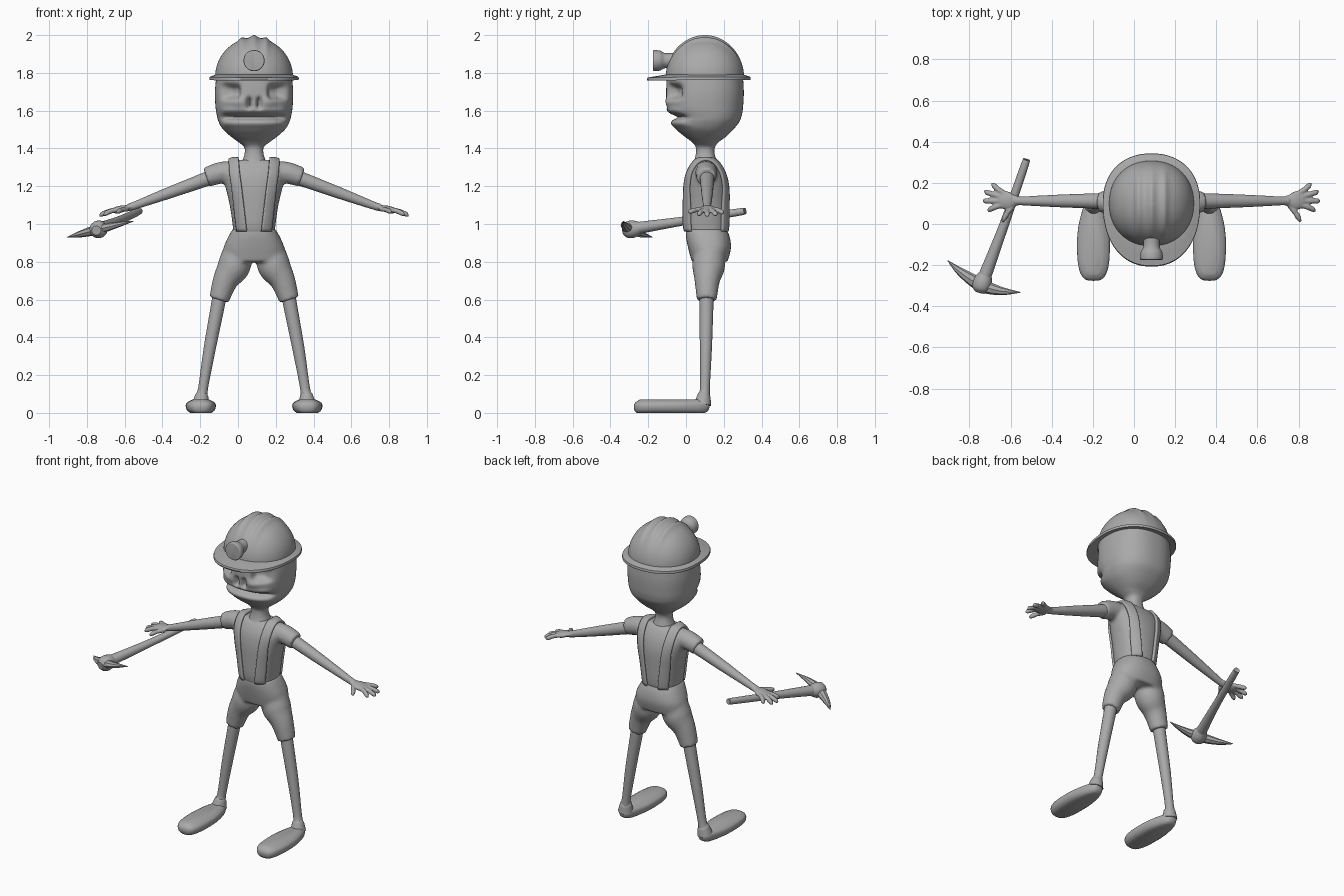
import bpy, bmesh, math
from mathutils import Vector
from mathutils.bvhtree import BVHTree

if "Cube" in bpy.data.objects:
    bpy.data.objects.remove(bpy.data.objects["Cube"])

CX = 0.085  # the figure's own centre line
grey = bpy.data.materials.new("plain_grey")
grey.diffuse_color = (0.4, 0.4, 0.4, 1)
grey.use_nodes = True
grey.node_tree.nodes["Principled BSDF"].inputs["Base Color"].default_value = grey.diffuse_color


def spline(pts, k):
    """Catmull-Rom through tuples of numbers, k steps per span."""
    out = []
    for i in range(len(pts) - 1):
        p = [pts[max(i - 1, 0)], pts[i], pts[i + 1], pts[min(i + 2, len(pts) - 1)]]
        for s in range(k):
            t = s / k
            out.append(tuple(0.5 * (2 * b + (c - a) * t + (2 * a - 5 * b + 4 * c - d) * t * t
                                    + (3 * b - a - 3 * c + d) * t ** 3) for a, b, c, d in zip(*p)))
    return out + [tuple(pts[-1])]


def sgnpow(v, e):
    return math.copysign(abs(v) ** e, v)


def loft(rows, cx=CX, n=48, e=2.3, k=6):
    """Rows of (z, half width, front y, back y) -> superellipse rings."""
    rings = []
    for z, w, a, b in spline(rows, k):
        ring = []
        for i in range(n):
            t = 2 * math.pi * i / n
            ring.append(Vector((cx + w * sgnpow(math.cos(t), 2 / e),
                                (a + b) / 2 + (b - a) / 2 * sgnpow(math.sin(t), 2 / e), z)))
        rings.append(ring)
    return rings


def tube(pts, n=20, k=5, flat=1.0):
    """Points of (x, y, z, radius) -> rings across the path."""
    p = spline(pts, k)
    rings = []
    for i, q in enumerate(p):
        d = (Vector(p[min(i + 1, len(p) - 1)][:3]) - Vector(p[max(i - 1, 0)][:3])).normalized()
        u = d.cross(Vector((0, 1, 0) if abs(d.y) < 0.8 else (0, 0, 1))).normalized()
        v = d.cross(u)
        rings.append([Vector(q[:3]) + q[3] * (u * flat * math.cos(2 * math.pi * j / n)
                                              + v * math.sin(2 * math.pi * j / n)) for j in range(n)])
    return rings


def finish(name, bm, angle=40):
    bmesh.ops.recalc_face_normals(bm, faces=bm.faces)
    me = bpy.data.meshes.new(name)
    bm.to_mesh(me)
    bm.free()
    for f in me.polygons:
        f.use_smooth = True
    me.set_sharp_from_angle(angle=math.radians(angle))
    me.materials.append(grey)
    ob = bpy.data.objects.new(name, me)
    bpy.context.collection.objects.link(ob)
    return ob


def build(name, parts, voxel=0, smooth=0, angle=40):
    """Skin ring sets into one object; optionally fuse them."""
    bm = bmesh.new()
    for rings in parts:
        vs = [[bm.verts.new(c) for c in r] for r in rings]
        n = len(vs[0])
        for a, b in zip(vs, vs[1:]):
            for i in range(n):
                bm.faces.new((a[i], a[(i + 1) % n], b[(i + 1) % n], b[i]))
        bm.faces.new(vs[0])
        bm.faces.new(vs[-1])
    ob = finish(name, bm, angle)
    if voxel:
        m = ob.modifiers.new("fuse", 'REMESH')
        m.mode, m.voxel_size, m.use_smooth_shade = 'VOXEL', voxel, True
        m = ob.modifiers.new("soften", 'SMOOTH')
        m.factor, m.iterations = 0.5, smooth
    return ob


def gauss(v, s):
    return math.exp(-(v / s) ** 2)


# Head and neck, with sockets, nostrils and mouth pressed in
head = loft([(1.31, .08, .03, .17), (1.34, .06, .045, .16), (1.38, .049, .053, .15), (1.41, .054, .05, .155),
             (1.435, .085, .03, .175), (1.465, .125, -.01, .215), (1.50, .163, -.05, .25),
             (1.54, .187, -.07, .282), (1.575, .197, -.078, .295), (1.62, .204, -.1, .302),
             (1.70, .207, -.105, .306), (1.80, .198, -.1, .3)], n=200, e=2.3, k=8)
for ring in head:
    for v in ring:
        if v.y < 0.1 and v.z > 1.45:
            x, z = abs(v.x - CX), v.z
            d = .05 * math.exp(-((x - .125) / .046) ** 4 - ((z - 1.70) / .036) ** 4)
            d += .04 * math.exp(-((x - .027) / .012) ** 2 - ((z - 1.64) / .028) ** 4)
            lips = 1 / (1 + math.exp((x - .16) / .008))
            d += lips * (.03 * gauss(z - 1.565, .013) - .012 * gauss(z - 1.53, .02)
                         - .008 * gauss(z - 1.6, .015))
            d -= .012 * gauss(x - .075, .04) * gauss(z - 1.645, .03)
            v += (Vector((CX, .1, z)) - v).normalized() * d
build("head", [head], angle=70)

# Hard hat: ridged dome, brim with visor, lamp
dome = []
for j in range(33):
    a = math.pi / 2 * j / 32.5
    ring = []
    for i in range(128):
        t = 2 * math.pi * i / 128
        x = .206 * math.cos(a) * sgnpow(math.cos(t), .93)
        y = .207 * math.cos(a) * sgnpow(math.sin(t), .93)
        bump = gauss(x, .02) + gauss(abs(x) - .065, .016)
        ring.append(Vector((CX + x, .1 + y, 1.778 + .208 * math.sin(a) + .014 * bump * math.sin(a) ** 1.5)))
    dome.append(ring)
build("helmet_dome", [dome], angle=60)
brim = []
for s, dz in ((.0, -.012), (.6, -.014), (1, -.016), (1.02, -.008), (.98, 0), (.5, .004), (0, .008)):
    ring = []
    for i in range(96):
        t = 2 * math.pi * i / 96
        c, q = sgnpow(math.cos(t), .9), sgnpow(math.sin(t), .9)
        inner = Vector((.195 * c, .197 * q, 0))
        outer = Vector((.236 * c, (.242 if q > 0 else .305) * q, -.006 if q > 0 else -.006 + .004 * q))
        ring.append(inner.lerp(outer, s) + Vector((CX, .1, 1.785 + dz)))
    brim.append(ring)
build("helmet_brim", [brim])
build("helmet_lamp", [tube([(CX, y, 1.865, r) for y, r in
                            ((-.172, .044), (-.174, .052), (-.165, .056), (-.135, .052), (-.11, .04), (-.04, .04))],
                           n=32, k=3)])

# Shirt with short sleeves
shirt = [loft([(.95, .11, 0, .215), (1.0, .114, -.01, .223), (1.1, .129, -.012, .226), (1.19, .15, -.01, .225),
               (1.26, .165, .002, .21), (1.31, .15, .025, .185), (1.34, .12, .05, .16)])]
for s in (-1, 1):
    shirt.append(tube([(CX + s * x, .107, z, r) for x, z, r in
                       ((.07, 1.272, .058), (.17, 1.272, .058), (.252, 1.247, .052))]))
shirt = build("shirt", shirt, voxel=.01, smooth=5)

# Shorts
shorts = [loft([(.975, .112, -.002, .214), (.93, .138, .0, .232), (.87, .162, .012, .238), (.8, .165, .03, .22)])]
for s in (-1, 1):
    shorts.append(tube([(CX + s * x, y, z, r) for x, y, z, r in
                        ((.08, .125, .88, .075), (.105, .12, .78, .087), (.152, .112, .7, .067),
                         (.186, .11, .598, .053))], n=32))
build("shorts", shorts, voxel=.01, smooth=5)

# Braces wrapped onto the shirt, front over shoulder to back
bpy.context.view_layer.update()
tree = BVHTree.FromObject(shirt, bpy.context.evaluated_depsgraph_get())
path = [(.962 + .238 * i / 16, 180) for i in range(16)] + [(1.2, 180 - 5 * i) for i in range(37)]
path += [(1.2 - .238 * i / 16, 0) for i in range(1, 17)]
for s, side in ((-1, "right"), (1, "left")):
    bm = bmesh.new()
    rows = []
    for z0, deg in path:
        a = math.radians(deg)
        out = Vector((0, math.cos(a), math.sin(a)))
        h = min(1, (z0 + .135 * math.sin(a) - .962) / .37)
        row = []
        for j in range(7):
            p = Vector((CX + s * (.064 + .043 * h + .025 * (j / 3 - 1)), .107, z0))
            hit = tree.ray_cast(p + out * .5, -out)[0] or p + out * .1
            row.append(bm.verts.new(hit + out * .007))
        rows.append(row)
    for a, b in zip(rows, rows[1:]):
        for j in range(6):
            bm.faces.new((a[j], a[j + 1], b[j + 1], b[j]))
    ob = finish("brace_" + side, bm)
    m = ob.modifiers.new("thick", 'SOLIDIFY')
    m.thickness, m.offset = .014, 0

for s, side in ((-1, "right"), (1, "left")):
    # Arm with open hand
    def limb(pts, **kw):
        return tube([(CX + s * x, y, z, r) for x, y, z, r in pts], **kw)
    arm = [limb([(.2, .112, 1.257, .04), (.45, .112, 1.165, .031), (.64, .112, 1.095, .021), (.67, .112, 1.088, .021)]),
           limb([(.63, .112, 1.098, .018), (.67, .113, 1.088, .03), (.7, .115, 1.08, .044),
                 (.735, .118, 1.072, .04), (.75, .118, 1.068, .02)], flat=.42)]
    for by, tx, ty, tz in ((.145, .778, .19, 1.062), (.128, .812, .155, 1.053),
                           (.112, .818, .112, 1.05), (.098, .797, .07, 1.054), (.09, .728, .022, 1.066)):
        bx = .67 if ty < .05 else .71
        arm.append(limb([(bx, by, 1.079, .013), ((bx + tx) / 2, (by + ty) / 2, (1.079 + tz) / 2 + .003, .0135),
                         (tx - .008, ty, tz, .013), (tx, ty, tz, .005)], n=12))
    build("arm_" + side, arm, voxel=.0055, smooth=3)

    # Leg with flared ankle
    build("leg_" + side, [limb([(.18, .11, .66, .037), (.186, .109, .6, .037), (.235, .105, .34, .032),
                                (.27, .1, .13, .026), (.277, .095, .09, .035), (.282, .088, .045, .046)], n=28)])

    # Long flat shoe, narrower at the heel
    fx = CX + s * .282
    shoe = loft([(0, .055, -.262, .1), (.012, .072, -.272, .117), (.035, .08, -.276, .125),
                 (.055, .073, -.268, .122), (.07, .045, -.245, .1)], cx=fx, e=3.2, k=3)
    for ring in shoe:
        for v in ring:
            v.x = fx + (v.x - fx) * (1 - .35 * max(0, v.y + .05) / .175)
    build("shoe_" + side, [shoe], angle=50)

# Pickaxe: tapered handle, socket and curved two-pointed head
build("pickaxe_handle", [tube([(-.527, .297, 1.066, .012), (-.529, .292, 1.065, .019), (-.63, .0, 1.018, .023),
                               (-.735, -.28, .975, .033)], n=24)])
build("pickaxe_socket", [tube([(-.72, -.24, .98, .03), (-.733, -.275, .974, .045), (-.744, -.31, .969, .044),
                               (-.75, -.332, .966, .025)], n=24)])
build("pickaxe_head", [tube([(-.905, -.178, .93, .002), (-.84, -.235, .945, .021), (-.745, -.295, .97, .033),
                             (-.65, -.325, .993, .021), (-.553, -.332, 1.015, .002)], n=8, flat=.8)], angle=30)
